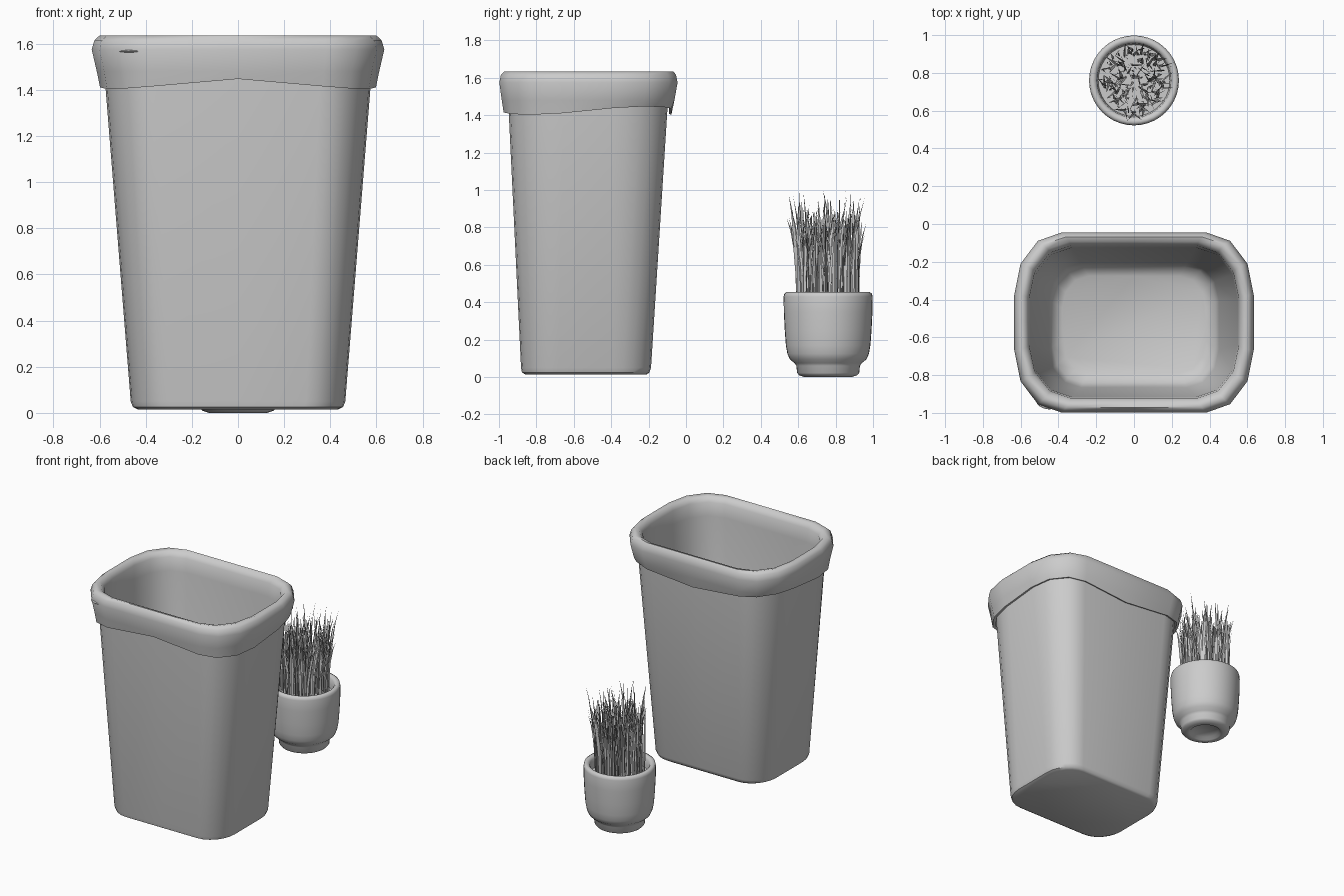
import bpy, math, random
from mathutils import Vector

if "Cube" in bpy.data.objects:
    bpy.data.objects.remove(bpy.data.objects["Cube"])

random.seed(4)


def make(name, verts, faces, angle=40):
    me = bpy.data.meshes.new(name)
    me.from_pydata(verts, [], faces)
    me.update()
    ob = bpy.data.objects.new(name, me)
    bpy.context.collection.objects.link(ob)
    bpy.ops.object.select_all(action='DESELECT')
    ob.select_set(True)
    bpy.context.view_layer.objects.active = ob
    bpy.ops.object.shade_smooth_by_angle(angle=math.radians(angle))
    return ob


def ring(hx, y0, y1, rx, ry, z, n):
    """Rounded rectangle with n points per corner and one mid-side point."""
    cy, hy = (y0 + y1) / 2, (y1 - y0) / 2
    pts = []
    for k, (sx, sy) in enumerate([(1, -1), (1, 1), (-1, 1), (-1, -1)]):
        for i in range(n):
            a = math.radians(-90 + 90 * k + 90 * i / (n - 1))
            pts.append(Vector((sx * (hx - rx) + rx * math.cos(a),
                               cy + sy * (hy - ry) + ry * math.sin(a), z)))
    out = []
    for i, p in enumerate(pts):
        out.append(p)
        if i % n == n - 1:
            out.append((p + pts[(i + 1) % len(pts)]) / 2)
    return out


def loft(rings, cap_first=False, cap_last=False):
    n = len(rings[0])
    verts = [p for r in rings for p in r]
    faces = []
    for k in range(len(rings) - 1):
        for i in range(n):
            j = (i + 1) % n
            faces.append((k * n + i, k * n + j, (k + 1) * n + j, (k + 1) * n + i))
    if cap_first:
        faces.append(tuple(reversed(range(n))))
    if cap_last:
        b = (len(rings) - 1) * n
        faces.append(tuple(b + i for i in range(n)))
    return verts, faces


# Tapered bin body with chamfered base
body = [
    (0.435, -0.86, -0.21, 0.16, 0.18, 0.015),
    (0.455, -0.877, -0.195, 0.17, 0.19, 0.025),
    (0.465, -0.882, -0.187, 0.17, 0.20, 0.05),
    (0.575, -0.948, -0.10, 0.22, 0.29, 1.42),
    (0.582, -0.952, -0.096, 0.22, 0.29, 1.52),
]
make("bin_body", *loft([ring(*s, 7) for s in body], cap_first=True))

# Folded-over liner: wavy outer cuff, rounded rim, then down inside to the floor
liner = [
    (0.580, -0.955, -0.092, 0.22, 0.29, 1.430),
    (0.598, -0.975, -0.078, 0.23, 0.31, 1.425),
    (0.612, -0.985, -0.062, 0.24, 0.32, 1.48),
    (0.634, -0.998, -0.045, 0.25, 0.33, 1.575),
    (0.622, -0.990, -0.053, 0.25, 0.32, 1.615),
    (0.600, -0.972, -0.068, 0.24, 0.31, 1.635),
    (0.572, -0.945, -0.093, 0.23, 0.29, 1.628),
    (0.555, -0.922, -0.115, 0.22, 0.28, 1.595),
    (0.550, -0.915, -0.125, 0.22, 0.28, 1.50),
    (0.450, -0.865, -0.205, 0.17, 0.20, 0.14),
    (0.430, -0.840, -0.225, 0.16, 0.19, 0.07),
    (0.380, -0.790, -0.275, 0.14, 0.17, 0.04),
]
rings = [ring(*s, 4) for s in liner]
for r in rings[:2]:
    for p in r:
        p.z += 0.022 * math.sin(3 * math.atan2(p.y + 0.52, p.x))
make("bin_liner", *loft(rings, cap_last=True), 60)

# Small tuck in the cuff
bpy.ops.mesh.primitive_uv_sphere_add(segments=12, ring_count=6, radius=1,
                                     location=(-0.47, -0.955, 1.567))
tuck = bpy.context.object
tuck.name = "liner_tuck"
tuck.scale = (0.05, 0.022, 0.006)
tuck.rotation_euler.z = -0.35
bpy.ops.object.shade_smooth_by_angle()

# Round pot with stepped foot and recessed underside
PY = 0.76
profile = [
    (0.001, 0.02), (0.09, 0.02), (0.105, 0.003), (0.125, 0.0), (0.155, 0.010),
    (0.166, 0.022), (0.170, 0.06), (0.180, 0.075), (0.205, 0.095), (0.218, 0.125),
    (0.226, 0.17), (0.232, 0.25), (0.237, 0.35), (0.238, 0.43), (0.234, 0.447),
    (0.222, 0.454), (0.207, 0.451), (0.196, 0.438), (0.192, 0.40), (0.188, 0.36),
]
N = 40
pot = [[Vector((r * math.cos(2 * math.pi * i / N),
                PY + r * math.sin(2 * math.pi * i / N), z)) for i in range(N)]
       for r, z in profile]
make("pot", *loft(pot, cap_first=True), 50)

# Soil
bpy.ops.mesh.primitive_cylinder_add(vertices=N, radius=0.19, depth=0.02,
                                    location=(0, PY, 0.365))
bpy.context.object.name = "soil"

# Grass: tapered, gently leaning blades
verts, faces = [], []
for b in range(230):
    r, a = 0.165 * math.sqrt(random.random()), random.uniform(0, math.tau)
    base = Vector((r * math.cos(a), PY + r * math.sin(a), 0.37))
    h = random.uniform(0.38, 0.53) if random.random() < 0.75 else random.uniform(0.5, 0.63)
    la = a + random.gauss(0, 1.0)
    lean = Vector((math.cos(la), math.sin(la), 0)) * random.uniform(0.0, 0.07)
    w = random.uniform(0.006, 0.010)
    t = random.uniform(0, math.tau)
    side = Vector((math.cos(t), math.sin(t), 0)) * w
    s = len(verts)
    for u, k in [(0, 0.8), (0.35, 1.0), (0.65, 0.85), (0.85, 0.5)]:
        c = base + lean * u ** 2 + Vector((0, 0, h * u))
        verts += [c - side * k, c + side * k]
    verts.append(base + lean * 1.1 + Vector((0, 0, h)))
    faces += [(s + i, s + i + 1, s + i + 3, s + i + 2) for i in (0, 2, 4)]
    faces.append((s + 6, s + 7, s + 8))
make("grass", verts, faces)
